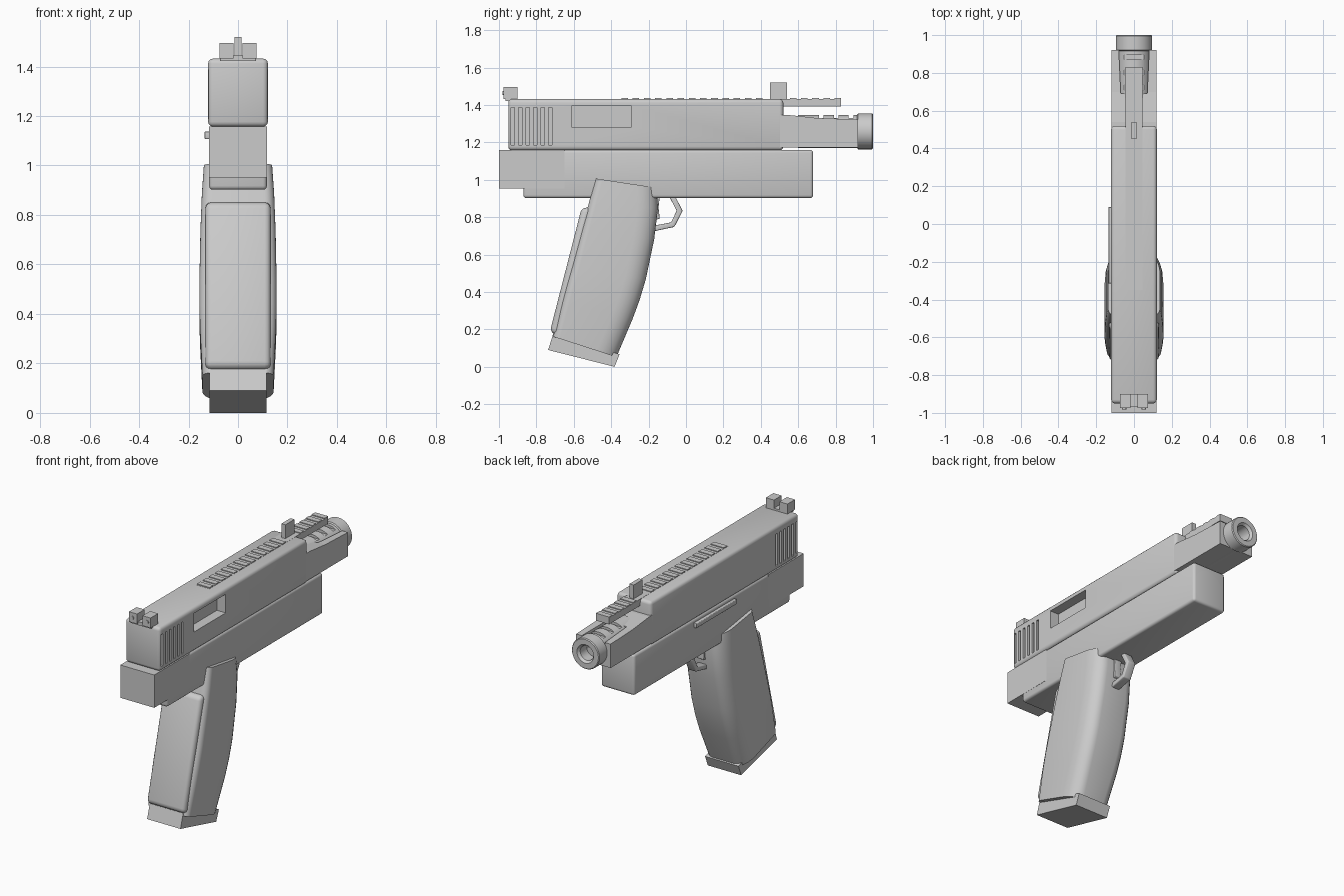
import bpy, bmesh, math
from mathutils import Vector

if "Cube" in bpy.data.objects:
    bpy.data.objects.remove(bpy.data.objects["Cube"])

metal = bpy.data.materials.new("plain grey")
metal.diffuse_color = (0.6, 0.6, 0.6, 1)
metal.use_nodes = True
metal.node_tree.nodes["Principled BSDF"].inputs["Base Color"].default_value = metal.diffuse_color


def make(name, bm, bevel=0.0, smooth=True, segs=3):
    """Turn a bmesh into a named object, with optional rounded edges."""
    bmesh.ops.recalc_face_normals(bm, faces=bm.faces)
    me = bpy.data.meshes.new(name)
    bm.to_mesh(me)
    bm.free()
    me.materials.append(metal)
    ob = bpy.data.objects.new(name, me)
    bpy.context.collection.objects.link(ob)
    activate(ob)
    if bevel:
        m = ob.modifiers.new("round", "BEVEL")
        m.width, m.segments, m.limit_method = bevel, segs, "ANGLE"
        m.angle_limit = math.radians(40)
        bpy.ops.object.modifier_apply(modifier=m.name)
    if smooth:
        bpy.ops.object.shade_smooth_by_angle(angle=math.radians(35))
    return ob


def activate(ob):
    bpy.ops.object.select_all(action="DESELECT")
    ob.select_set(True)
    bpy.context.view_layer.objects.active = ob


def add_box(bm, x0, x1, y0, y1, z0, z1):
    r = bmesh.ops.create_cube(bm, size=1)
    for v in r["verts"]:
        v.co = Vector((x1 if v.co.x > 0 else x0, y1 if v.co.y > 0 else y0,
                       z1 if v.co.z > 0 else z0))


def boxes(name, items, bevel=0.0):
    bm = bmesh.new()
    for b in items:
        add_box(bm, *b)
    return make(name, bm, bevel, smooth=bool(bevel))


def extrude(name, pts, x0, x1, bevel=0.0):
    """Side profile of (y, z) points, extruded from x0 to x1."""
    bm = bmesh.new()
    f = bm.faces.new([bm.verts.new((x0, y, z)) for y, z in pts])
    r = bmesh.ops.extrude_face_region(bm, geom=[f])
    for v in r["geom"]:
        if isinstance(v, bmesh.types.BMVert):
            v.co.x = x1
    return make(name, bm, bevel, smooth=bool(bevel))


def loft(name, rings):
    bm = bmesh.new()
    vs = [[bm.verts.new(p) for p in ring] for ring in rings]
    n = len(vs[0])
    for a, b in zip(vs, vs[1:]):
        for i in range(n):
            j = (i + 1) % n
            bm.faces.new((a[i], a[j], b[j], b[i]))
    bm.faces.new(vs[0])
    bm.faces.new(vs[-1])
    return make(name, bm)


def cut(ob, cutter):
    activate(ob)
    m = ob.modifiers.new("cut", "BOOLEAN")
    m.operation, m.solver, m.object = "DIFFERENCE", "EXACT", cutter
    bpy.ops.object.modifier_apply(modifier=m.name)
    bpy.data.objects.remove(cutter)


# Slide with rear grooves on both sides and a port on the right
slide = boxes("slide", [(-.121, .121, -.95, .52, 1.165, 1.44)], .02)
grooves = []
for i in range(6):
    y = -.935 + i * .04
    for s in (-1, 1):
        xa, xb = sorted((s * .108, s * .2))
        grooves.append((xa, xb, y, y + .018, 1.195, 1.395))
cut(slide, boxes("groove_cutter", grooves))
cut(slide, boxes("port_cutter", [(.06, .2, -.61, -.295, 1.288, 1.405)]))

# Lower frame and square rear block
boxes("frame", [(-.117, .117, -.87, .68, .91, 1.168)], .016)
boxes("rear_block", [(-.118, .118, -1, -.65, .96, 1.166)])

# Nose block, hollowed at the top for the barrel
nose = extrude("nose_block", [(.5, 1.18), (.92, 1.18), (.92, 1.33), (.7, 1.338),
                              (.54, 1.355), (.5, 1.355)], -.12, .12)
bm = bmesh.new()
add_box(bm, -.07, .07, .69, 1, 1.27, 1.5)
for v in bm.verts:
    if v.co.y > .9:
        v.co.x *= 1.2
cut(nose, make("nose_cutter", bm, smooth=False))

# Barrel: revolved profile (y, radius) with a stepped bore
profile = [(.6, 0), (.6, .088), (.915, .088), (.92, .096), (.995, .096), (1, .091),
           (1, .058), (.985, .046), (.75, .046), (.75, 0)]
bm = bmesh.new()
vs = [bm.verts.new((0, y, 1.267 + r)) for y, r in profile]
es = [bm.edges.new(p) for p in zip(vs, vs[1:])]
bmesh.ops.spin(bm, geom=vs + es, cent=(0, 0, 1.267), axis=(0, 1, 0),
               angle=math.tau, steps=40)
bmesh.ops.remove_doubles(bm, verts=bm.verts, dist=1e-5)
barrel = make("barrel", bm)
cut(barrel, boxes("vent_cutter", [(-.06, .06, y, y + .025, 1.338, 1.5)
                                  for y in (.71, .79, .87)]))

# Top rail with shallow cross slats
boxes("top_rail", [(-.046, .046, -.35, .83, 1.4, 1.441)])
boxes("rail_slats", [(-.045, .045, -.345 + i * .06, -.31 + i * .06, 1.438, 1.446)
                     for i in range(20) if not .43 < -.345 + i * .06 < .52])

# Sights
boxes("front_sight", [(-.014, .014, .45, .54, 1.43, 1.528)])
boxes("rear_sight", [(s * .047 - .028, s * .047 + .028, -.975, -.90, 1.44, 1.503)
                     for s in (-1, 1)] + [(-.07, .07, -.965, -.90, 1.43, 1.452)])
bm = bmesh.new()
for s in (-1, 1):
    r = bmesh.ops.create_cone(bm, cap_ends=True, segments=16, radius1=.011,
                              radius2=.011, depth=.012)
    for v in r["verts"]:
        x, y, z = v.co
        v.co = (x + s * .052, z - .975, y + 1.472)
make("sight_dots", bm)

# Thin lever on the left side
boxes("side_lever", [(-.135, -.11, -.315, .09, 1.115, 1.145)], .004)


# Grip: rounded sections (back y, back z, front y, front z, half width)
def section(yb, zb, yf, zf, w, n=6):
    a, d = Vector((0, yb, zb)), Vector((0, yf - yb, zf - zb))
    length = d.length
    d.normalize()
    pts = []
    # corners: front right, back right, back left, front left
    for sx, front, start in ((1, 1, 0), (1, 0, 1), (-1, 0, 2), (-1, 1, 3)):
        ry, rx = (.11, .075) if front else (.04, .04)
        c = length - ry if front else ry
        for i in range(n + 1):
            t = math.pi / 2 * (start + i / n)
            pts.append(a + d * (c + ry * math.cos(t))
                       + Vector((sx * (w - rx) + rx * math.sin(t), 0, 0)))
    return pts


levels = [(-.485, 1.015, -.155, .965, .138), (-.515, .90, -.150, .855, .146),
          (-.555, .75, -.170, .69, .152), (-.608, .55, -.215, .475, .156),
          (-.637, .45, -.248, .365, .156), (-.662, .36, -.285, .265, .154),
          (-.712, .17, -.372, .06, .144)]
loft("grip", [section(*lv) for lv in levels])

# Padded back strap on the grip
extrude("back_strap", [(-.728, .195), (-.675, .17), (-.50, .86), (-.558, .858)],
        -.132, .132, .024)

# Base plate under the grip
extrude("base_plate", [(-.737, .098), (-.382, .008), (-.355, .075), (-.71, .185)],
        -.116, .116)

# Trigger guard bar, swept as a thin square strip, and trigger
outer = [(-.058, .92), (-.018, .842), (-.062, .756), (-.17, .733)]
inner = [(-.17, .763), (-.08, .78), (-.05, .842), (-.09, .92)]
extrude("trigger_guard", outer + inner, -.028, .028, .006)
extrude("trigger", [(-.18, .92), (-.14, .92), (-.147, .86), (-.14, .80), (-.18, .79)],
        -.025, .025, .004)

# Stand the whole model on the ground plane
low = min(v.co.z for o in bpy.data.objects for v in o.data.vertices)
for o in bpy.data.objects:
    o.location.z -= low
